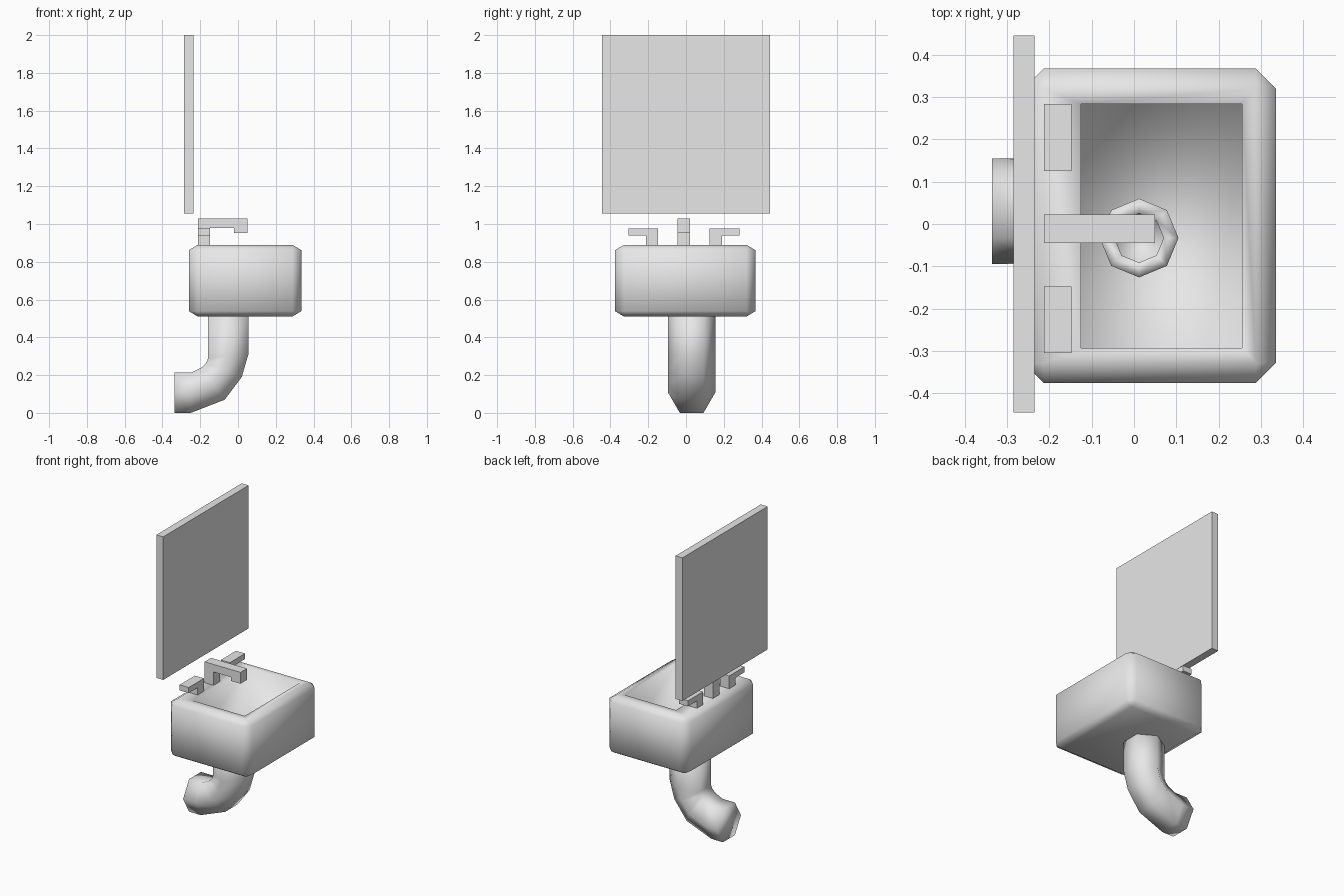
import bpy, bmesh
from math import cos, sin, radians
from mathutils import Vector

old = bpy.data.objects.get("Cube")
if old:
    bpy.data.objects.remove(old, do_unlink=True)

grey = bpy.data.materials.new("plain grey")
grey.use_nodes = True
GREY = (0.8, 0.8, 0.8, 1)
grey.diffuse_color = GREY
grey.node_tree.nodes["Principled BSDF"].inputs["Base Color"].default_value = GREY


def finish(name, bm, smooth=False):
    bmesh.ops.recalc_face_normals(bm, faces=bm.faces)
    for f in bm.faces:
        f.smooth = smooth
    mesh = bpy.data.meshes.new(name)
    bm.to_mesh(mesh)
    bm.free()
    mesh.materials.append(grey)
    obj = bpy.data.objects.new(name, mesh)
    bpy.context.collection.objects.link(obj)
    return obj


def add_box(bm, lo, hi):
    lo, hi = Vector(lo), Vector(hi)
    verts = bmesh.ops.create_cube(bm, size=1)["verts"]
    bmesh.ops.scale(bm, vec=hi - lo, verts=verts)
    bmesh.ops.translate(bm, vec=(lo + hi) / 2, verts=verts)


def prism(name, outline, axis, lo, hi):
    """Extrude a side profile (u, z) along the x or y axis."""
    bm = bmesh.new()
    place = (lambda u, z: (u, lo, z)) if axis == "y" else (lambda u, z: (lo, u, z))
    face = bm.faces.new([bm.verts.new(place(u, z)) for u, z in outline])
    ext = bmesh.ops.extrude_face_region(bm, geom=[face])["geom"]
    move = (0, hi - lo, 0) if axis == "y" else (hi - lo, 0, 0)
    bmesh.ops.translate(bm, vec=move, verts=[v for v in ext if isinstance(v, bmesh.types.BMVert)])
    return finish(name, bm)


# Mirror panel
bm = bmesh.new()
add_box(bm, (-0.285, -0.445, 1.055), (-0.235, 0.445, 2))
finish("mirror", bm)

# Basin: chamfered block with a rectangular bowl sunk into its top
bm = bmesh.new()
squash = 0.6
add_box(bm, (-0.26, -0.375, 0.51 / squash), (0.335, 0.367, 0.89 / squash))
bmesh.ops.bevel(bm, geom=bm.edges[:], offset=0.047, segments=1, affect="EDGES")
bmesh.ops.scale(bm, vec=(1, 1, squash), verts=bm.verts)
top = max(bm.faces, key=lambda f: f.calc_center_median().z)
bmesh.ops.inset_region(bm, faces=[top], thickness=0.03)
for v in top.verts:
    v.co.x = 0.255 if v.co.x > 0.03 else -0.125
    v.co.y = 0.283 if v.co.y > 0 else -0.293
ext = bmesh.ops.extrude_face_region(bm, geom=[top])["geom"]
bmesh.ops.translate(bm, vec=(0, 0, -0.3), verts=[v for v in ext if isinstance(v, bmesh.types.BMVert)])
if top.is_valid:
    bm.faces.remove(top)
finish("basin", bm, smooth=True)

# Drain: low eight-sided collar with a sunken middle
bm = bmesh.new()
rings = []
for r, z in ((0.093, 0.585), (0.093, 0.605), (0.058, 0.605), (0.058, 0.595)):
    rings.append([bm.verts.new((0.012 + r * cos(radians(45 * i)),
                                -0.033 + r * sin(radians(45 * i)), z)) for i in range(8)])
for a, b in zip(rings, rings[1:]):
    for i in range(8):
        j = (i + 1) % 8
        bm.faces.new((a[i], a[j], b[j], b[i]))
bm.faces.new(rings[0])
bm.faces.new(rings[-1])
finish("drain", bm, smooth=True)

# Waste pipe: six-sided tube swept round a bend, (outer x, z), (inner x, z)
sections = [((0.055, 0.54), (-0.16, 0.54)),
            ((0.055, 0.31), (-0.16, 0.285)),
            ((0.02, 0.19), (-0.17, 0.262)),
            ((-0.07, 0.07), (-0.19, 0.242)),
            ((-0.25, 0), (-0.245, 0.215)),
            ((-0.335, 0), (-0.335, 0.215))]
bm = bmesh.new()
rings = []
for (ox, oz), (ix, iz) in sections:
    outer, inner = Vector((ox, 0.03, oz)), Vector((ix, 0.03, iz))
    mid, side = (outer + inner) / 2, Vector((0, 0.125, 0))
    rings.append([bm.verts.new(p) for p in (
        mid + side, outer + side / 2, outer - side / 2,
        mid - side, inner - side / 2, inner + side / 2)])
for a, b in zip(rings, rings[1:]):
    for i in range(6):
        j = (i + 1) % 6
        bm.faces.new((a[i], a[j], b[j], b[i]))
bm.faces.new(rings[0])
bm.faces.new(rings[-1])
finish("waste_pipe", bm, smooth=True)

# Spout and the two tap handles
prism("spout", [(-0.212, 0.885), (-0.147, 0.885), (-0.147, 0.978), (-0.02, 0.978),
                (-0.02, 0.953), (0.05, 0.953), (0.05, 1.028), (-0.212, 1.028)],
      "y", -0.045, 0.022)
for name, inner, s in (("left_handle", 0.125, 1), ("right_handle", -0.147, -1)):
    profile = [(0, 0.885), (0.065, 0.885), (0.065, 0.938),
               (0.158, 0.938), (0.158, 0.975), (0, 0.975)]
    prism(name, [(inner + s * u, z) for u, z in profile], "x", -0.213, -0.147)
